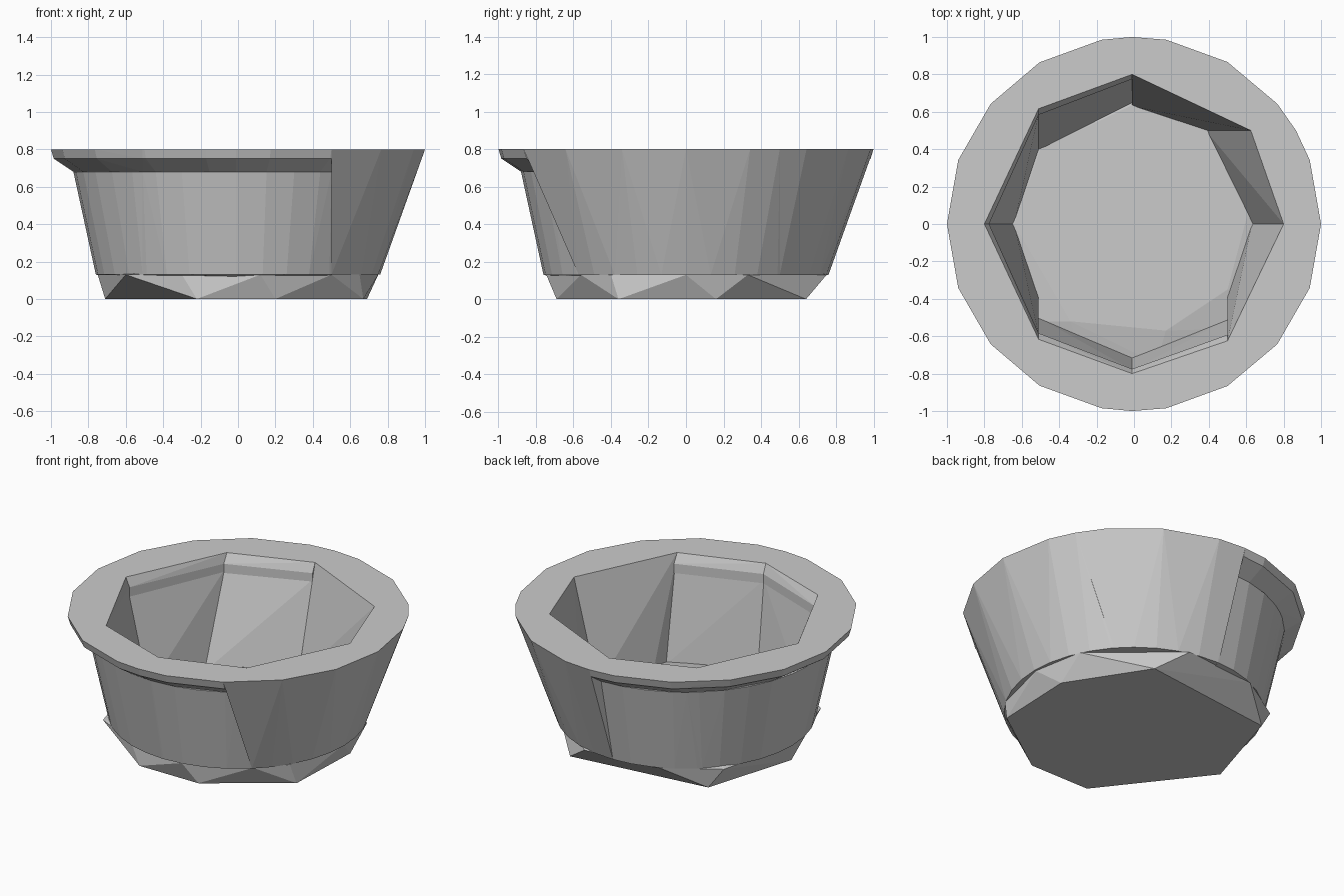
import bpy, bmesh
from math import cos, sin, radians, sqrt

if "Cube" in bpy.data.objects:
    bpy.data.objects.remove(bpy.data.objects["Cube"])


def hull(name, points):
    """Flat-shaded convex block around the given points."""
    bm = bmesh.new()
    for p in points:
        bm.verts.new(p)
    res = bmesh.ops.convex_hull(bm, input=bm.verts)
    junk = [g for g in res["geom_interior"] if isinstance(g, bmesh.types.BMVert)]
    bmesh.ops.delete(bm, geom=junk, context='VERTS')
    bmesh.ops.recalc_face_normals(bm, faces=bm.faces)
    bmesh.ops.dissolve_limit(bm, angle_limit=radians(0.5), verts=bm.verts, edges=bm.edges)
    mesh = bpy.data.meshes.new(name)
    bm.to_mesh(mesh)
    bm.free()
    ob = bpy.data.objects.new(name, mesh)
    bpy.context.collection.objects.link(ob)


def ends(r, z, box):
    """Points where a circle crosses the sides of a plan box."""
    x0, x1, y0, y1 = box
    pts = []
    for x in (x0, x1):
        if abs(x) < r:
            h = sqrt(r * r - x * x)
            pts += [(x, y, z) for y in (h, -h) if y0 <= y <= y1]
    for y in (y0, y1):
        if abs(y) < r:
            h = sqrt(r * r - y * y)
            pts += [(x, y, z) for x in (h, -h) if x0 <= x <= x1]
    return pts


def arc(r, z, box, step):
    """Circle points inside a plan box, including the end points."""
    x0, x1, y0, y1 = box
    ring = [(r * cos(radians(a)), r * sin(radians(a)), z) for a in range(0, 360, step)]
    return ends(r, z, box) + [p for p in ring if x0 <= p[0] <= x1 and y0 <= p[1] <= y1]


# Sectors where the rim overhangs a separate wall: box, inner foot radius
overhang = {
    "back_left": ((-2, -0.51, 0, 2), 0.64),
    "back_centre": ((-0.51, -0.01, 0, 2), 0.64),
    "side_left": ((-2, -0.51, -2, 0), 0.64),
    "front_left": ((-0.51, -0.01, -2, 0), 0.715),
    "front_right": ((-0.01, 0.5, -2, 0), 0.715),
}
for key, (box, foot) in overhang.items():
    hull("wall_" + key,
         arc(0.76, 0.13, box, 10) + arc(0.88, 0.68, box, 10)
         + ends(foot, 0.12, box) + ends(0.78, 0.70, box))
    hull("rim_" + key,
         arc(1.0, 0.8, box, 20) + arc(0.985, 0.75, box, 20)
         + arc(0.88, 0.68, box, 20) + ends(0.8, 0.8, box)
         + ends(0.775, 0.74, box) + ends(0.775, 0.68, box))

# Sectors where wall and rim are one sloping block
solid = {
    "back_right": (-0.01, 2, 0.5, 2),
    "right_rear": (0, 2, 0, 0.5),
    "right_front": (0.5, 2, -2, 0),
}
for key, box in solid.items():
    hull("wall_rim_" + key,
         arc(0.76, 0.13, box, 10) + arc(0.985, 0.76, box, 20) + arc(1.0, 0.8, box, 20)
         + ends(0.63, 0.13, box) + ends(0.8, 0.8, box))

# Faceted base slab with slightly raised floor
foot = [(.69, .16), (.38, .64), (-.53, .53), (-.71, -.06), (-.22, -.69), (.2, -.69), (.67, -.36)]
shoulder = [(.75, 0), (.69, .33), (.2, .75), (-.3, .7), (-.62, .5), (-.75, 0),
            (-.6, -.52), (-.3, -.665), (.12, -.745), (.5, -.56), (.65, -.4)]
floor = [(.62, .1), (.4, .5), (0, .64), (-.5, .4), (-.64, 0), (-.34, -.52), (.17, -.57), (.5, -.35)]
hull("base", [(x, y, 0) for x, y in foot] + [(x, y, .13) for x, y in shoulder]
     + [(x, y, .16) for x, y in floor])
